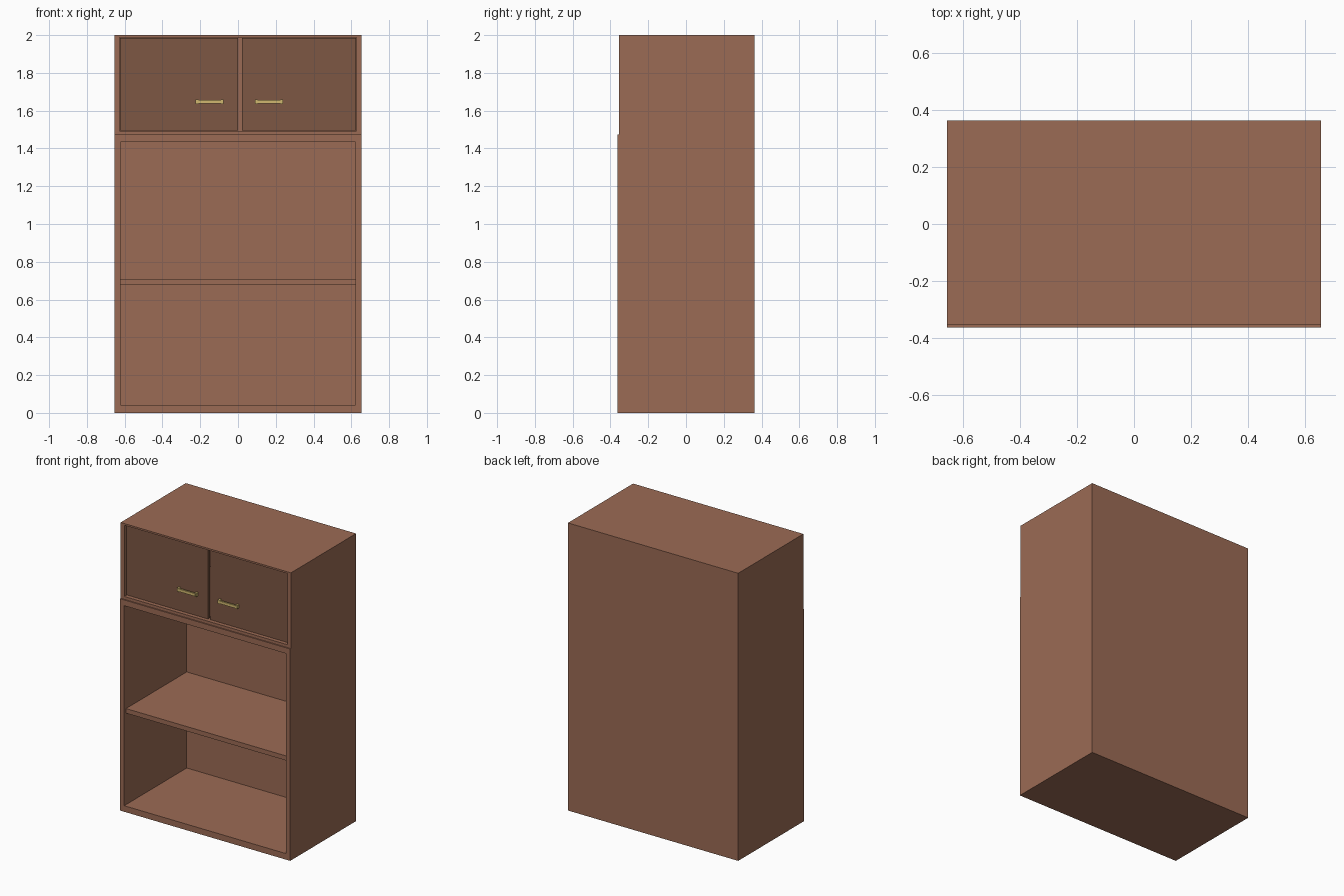
import bpy, bmesh
from mathutils import Vector

if "Cube" in bpy.data.objects:
    bpy.data.objects.remove(bpy.data.objects["Cube"])


def material(name, rgb):
    m = bpy.data.materials.new(name)
    m.diffuse_color = (*rgb, 1)
    m.use_nodes = True
    m.node_tree.nodes["Principled BSDF"].inputs["Base Color"].default_value = m.diffuse_color
    return m


WOOD = material("wood", (0.33, 0.147, 0.09))
DARK = material("dark_wood", (0.205, 0.095, 0.056))
BRASS = material("brass", (0.64, 0.48, 0.16))


def add_object(name, bm, mat):
    bmesh.ops.recalc_face_normals(bm, faces=bm.faces)
    me = bpy.data.meshes.new(name)
    bm.to_mesh(me)
    bm.free()
    me.materials.append(mat)
    ob = bpy.data.objects.new(name, me)
    bpy.context.collection.objects.link(ob)
    return ob


def add_box(bm, lo, hi):
    lo, hi = Vector(lo), Vector(hi)
    verts = bmesh.ops.create_cube(bm, size=1)["verts"]
    for v in verts:
        v.co = (lo + hi) / 2 + v.co * (hi - lo)


def box(name, lo, hi, mat):
    bm = bmesh.new()
    add_box(bm, lo, hi)
    return add_object(name, bm, mat)


def open_case(name, lo, hi, half_open, z_open, y_inner):
    """Box with its front face pushed in to form an open compartment."""
    bm = bmesh.new()
    add_box(bm, lo, hi)
    front = min(bm.faces, key=lambda f: f.calc_center_median().y)
    z_mid = front.calc_center_median().z
    bmesh.ops.inset_region(bm, faces=[front], thickness=0.01)
    for v in front.verts:
        v.co.x = half_open if v.co.x > 0 else -half_open
        v.co.z = z_open[1] if v.co.z > z_mid else z_open[0]
    inner = bmesh.ops.extrude_discrete_faces(bm, faces=[front])["faces"][0]
    for v in inner.verts:
        v.co.y = y_inner
    return add_object(name, bm, WOOD)


W, D, JOINT = 0.655, 0.362, 1.473

# Lower open bookcase and its shelf
open_case("lower_case", (-W, -D, 0), (W, D, JOINT), 0.622, (0.042, 1.433), 0.325)
box("shelf", (-0.622, -0.342, 0.678), (0.622, 0.325, 0.71), WOOD)

# Upper cupboard, set back slightly at the front
open_case("upper_case", (-W, -0.354, JOINT), (W, D, 2), 0.627, (1.493, 1.988), 0.325)

# Doors with a gap between them, and bar handles on short posts
for side, x0, x1, hx in (("left", -0.625, 0.0, -0.15), ("right", 0.021, 0.625, 0.164)):
    box(side + "_door", (x0, -0.33, 1.495), (x1, -0.305, 1.986), DARK)
    bm = bmesh.new()
    add_box(bm, (hx - 0.068, -0.353, 1.638), (hx + 0.068, -0.341, 1.657))
    for s in (-1, 1):
        px = hx + s * 0.067
        add_box(bm, (px - 0.007, -0.352, 1.635), (px + 0.007, -0.33, 1.66))
    add_object(side + "_handle", bm, BRASS)
